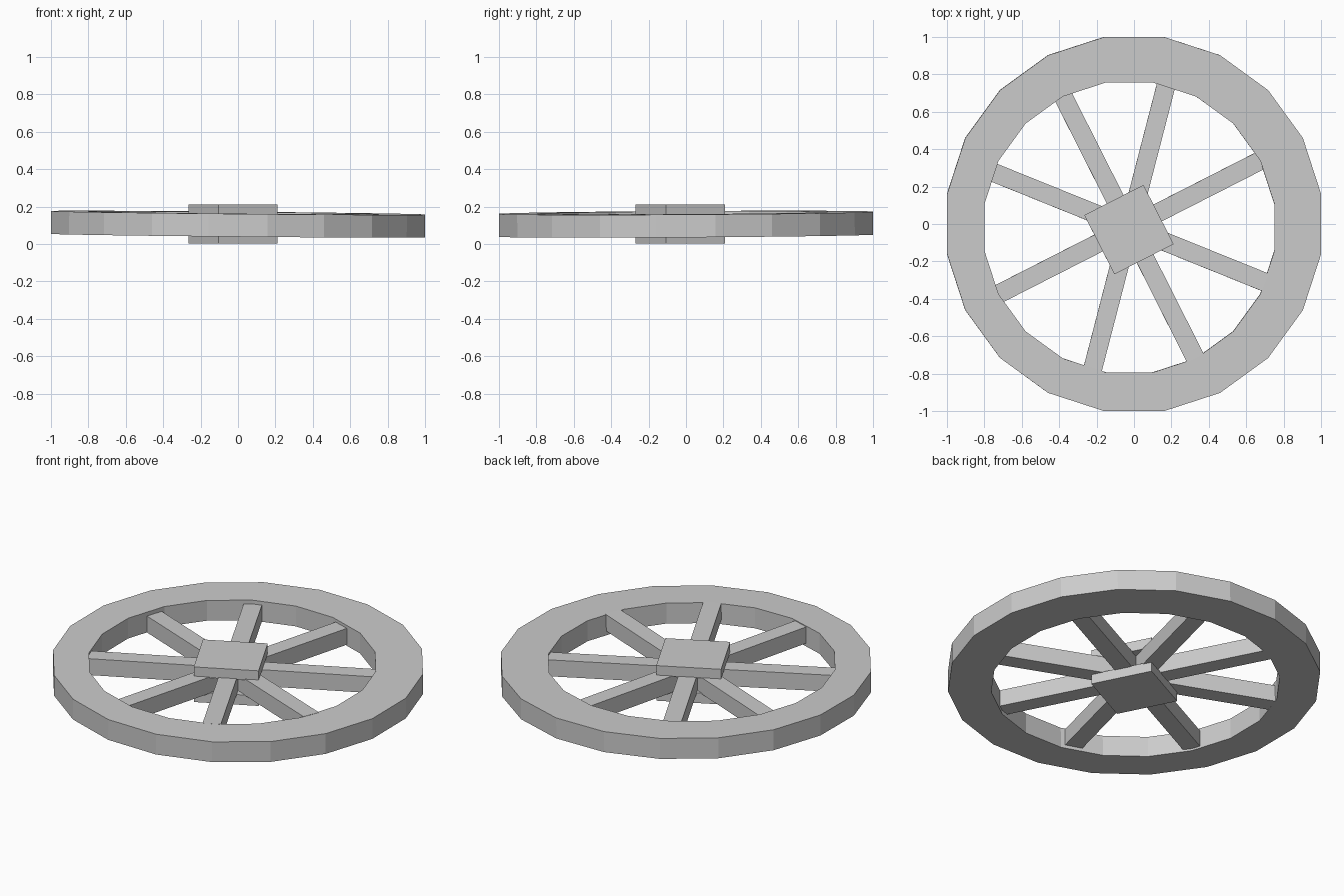
import bpy, bmesh
from math import sin, cos, radians

if "Cube" in bpy.data.objects:
    bpy.data.objects.remove(bpy.data.objects["Cube"])

HUB = (-0.025, -0.018)   # hub and inner opening sit slightly off-centre
SIDES = 20


def box(name, size, loc, angle):
    bpy.ops.mesh.primitive_cube_add(size=1, location=loc, rotation=(0.003, 0.005, radians(angle)))
    ob = bpy.context.object
    ob.name = name
    ob.scale = size
    return ob


def ring(bm, centre, radius, z):
    return [bm.verts.new((centre[0] + radius * cos(radians(9 + 18 * i)),
                          centre[1] + radius * sin(radians(9 + 18 * i)), z))
            for i in range(SIDES)]


# Rim: 20-sided band with a slightly offset opening
bm = bmesh.new()
loops = [ring(bm, (0, 0), 1.0125, -0.061), ring(bm, (0, 0), 1.0125, 0.061),
         ring(bm, HUB, 0.785, 0.061), ring(bm, HUB, 0.785, -0.061)]
for k in range(4):
    a, b = loops[k], loops[(k + 1) % 4]
    for i in range(SIDES):
        j = (i + 1) % SIDES
        bm.faces.new((a[i], a[j], b[j], b[i]))
bmesh.ops.recalc_face_normals(bm, faces=bm.faces)
mesh = bpy.data.meshes.new("rim")
bm.to_mesh(mesh)
bm.free()
rim = bpy.data.objects.new("rim", mesh)
bpy.context.collection.objects.link(rim)
rim.location.z = 0.106
rim.rotation_euler = (0.006, 0.0095, 0)

# Spokes: four bars crossing at the hub, unevenly spaced
for n, angle in enumerate((27, 75.5, 116.8, 158)):
    box(f"spoke_bar_{n + 1}", (1.57, 0.1, 0.098), (*HUB, 0.107), angle)

# Hub: square plates above and below the spokes
for name, z in (("hub_plate_top", 0.182), ("hub_plate_bottom", 0.032)):
    box(name, (0.355, 0.355, 0.06), (-0.027, -0.03, z), 27).rotation_euler = (0, 0.002, radians(27))
